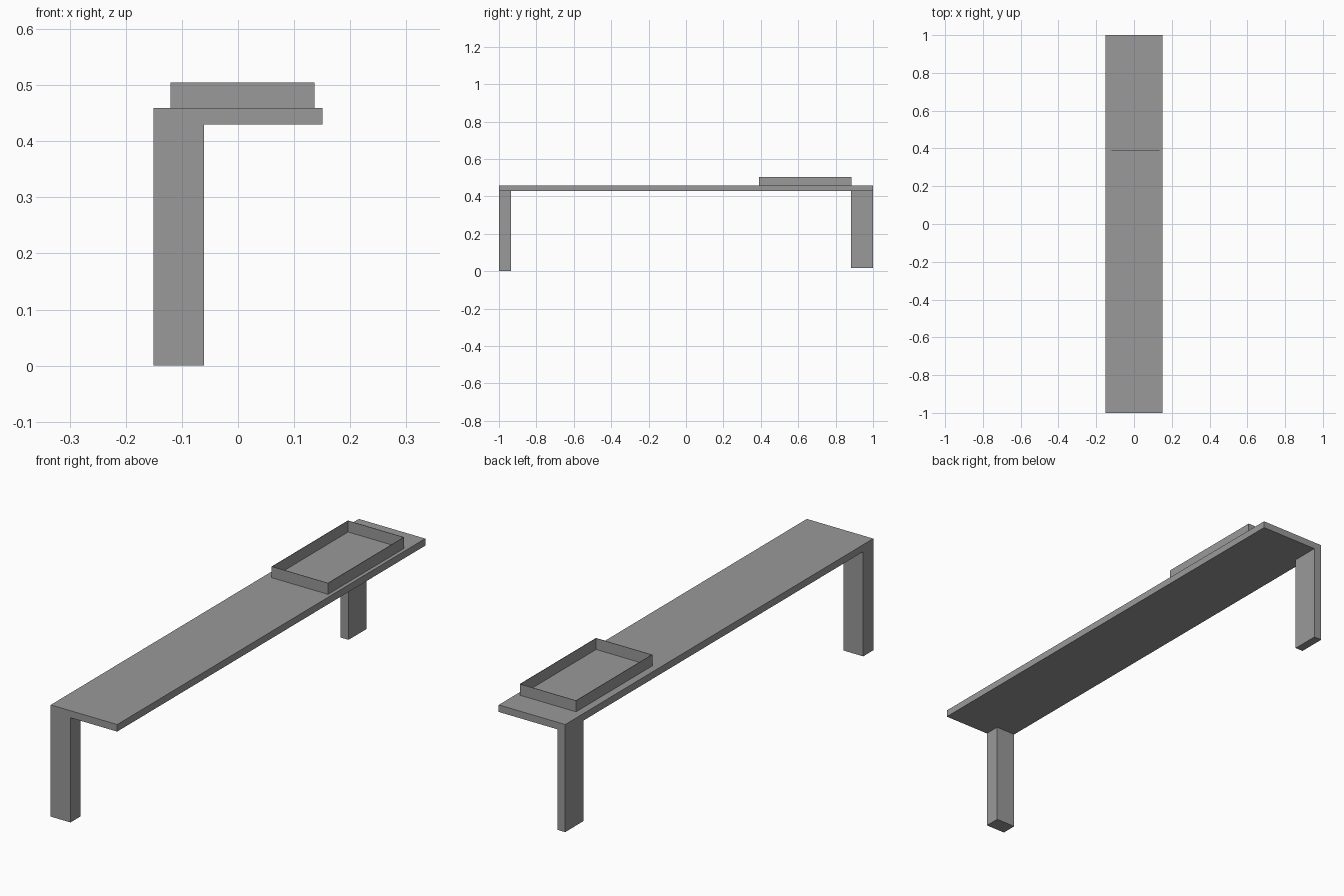
import bpy
import bmesh
from mathutils import Vector

cube = bpy.data.objects.get("Cube")
if cube:
    bpy.data.objects.remove(cube, do_unlink=True)

# Single grey finish
grey = bpy.data.materials.new("plain grey")
grey.use_nodes = True
colour = (0.32, 0.32, 0.32, 1)
grey.diffuse_color = colour
grey.node_tree.nodes["Principled BSDF"].inputs["Base Color"].default_value = colour


def box(name, low, high, open_ends=False):
    """Axis-aligned box between two corners; open_ends drops top and bottom."""
    low, high = Vector(low), Vector(high)
    bm = bmesh.new()
    bmesh.ops.create_cube(bm, size=1)
    bmesh.ops.scale(bm, vec=high - low, verts=bm.verts)
    bmesh.ops.translate(bm, vec=(low + high) / 2, verts=bm.verts)
    if open_ends:
        bm.normal_update()
        caps = [f for f in bm.faces if abs(f.normal.z) > 0.5]
        bmesh.ops.delete(bm, geom=caps, context="FACES_ONLY")
    mesh = bpy.data.meshes.new(name)
    bm.to_mesh(mesh)
    bm.free()
    mesh.materials.append(grey)
    obj = bpy.data.objects.new(name, mesh)
    bpy.context.collection.objects.link(obj)
    return obj


half_width, underside, top = 0.151, 0.43, 0.459

# Long plank
box("plank", (-half_width, -1, underside), (half_width, 1, top))

# Two legs on one edge: a wide front one and a thin, slightly shorter back one
box("front_leg", (-half_width, -1, 0), (-0.061, -0.935, underside))
box("back_leg", (-half_width, 0.882, 0.017), (-0.115, 1, underside))

# Thin open rim standing on the plank
rim = box("tray_rim", (-0.12, 0.39, top), (0.136, 0.885, 0.505), open_ends=True)
wall = rim.modifiers.new("wall_thickness", "SOLIDIFY")
wall.thickness = 0.003
wall.offset = -1
